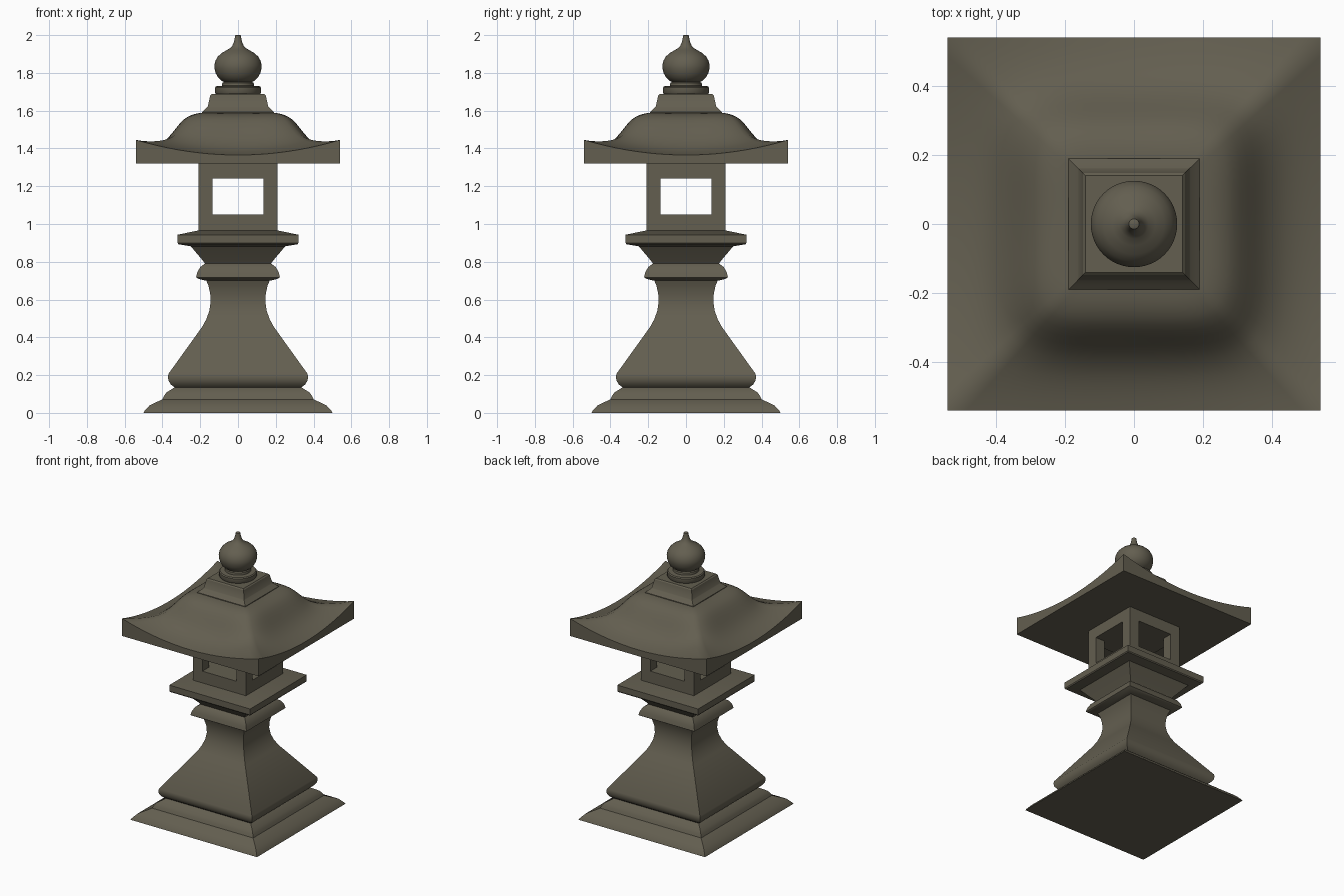
import bpy, bmesh, math

if "Cube" in bpy.data.objects:
    bpy.data.objects.remove(bpy.data.objects["Cube"])

stone = bpy.data.materials.new("weathered grey stone")
stone.diffuse_color = (0.125, 0.113, 0.08, 1)
stone.use_nodes = True
stone.node_tree.nodes["Principled BSDF"].inputs["Base Color"].default_value = stone.diffuse_color


def finish(name, bm, angle=30):
    bmesh.ops.recalc_face_normals(bm, faces=bm.faces[:])
    me = bpy.data.meshes.new(name)
    bm.to_mesh(me)
    bm.free()
    me.materials.append(stone)
    ob = bpy.data.objects.new(name, me)
    bpy.context.collection.objects.link(ob)
    bpy.ops.object.select_all(action='DESELECT')
    ob.select_set(True)
    bpy.context.view_layer.objects.active = ob
    bpy.ops.object.shade_smooth_by_angle(angle=math.radians(angle))
    return ob


def skin(name, rings, angle=30):
    """Bridge equal rings of points from bottom to top and cap both ends."""
    bm = bmesh.new()
    loops = [[bm.verts.new(p) for p in ring] for ring in rings]
    for a, b in zip(loops, loops[1:]):
        n = len(a)
        for i in range(n):
            j = (i + 1) % n
            bm.faces.new((a[i], a[j], b[j], b[i]))
    bm.faces.new(loops[0][::-1])
    bm.faces.new(loops[-1])
    return finish(name, bm, angle)


def square_stack(name, profile):
    return skin(name, [[(-r, -r, z), (r, -r, z), (r, r, z), (-r, r, z)] for r, z in profile])


def turned(name, profile, n=48):
    return skin(name, [[(r * math.cos(2 * math.pi * i / n), r * math.sin(2 * math.pi * i / n), z)
                        for i in range(n)] for r, z in profile], 35)


# stepped base, tapering pillar, collar and platform
square_stack("base", [(.50, 0), (.495, .01), (.468, .04), (.40, .072), (.392, .09),
                      (.38, .107), (.335, .136)])
square_stack("pillar", [(.335, .135), (.355, .15), (.368, .17), (.371, .19), (.368, .207),
                        (.19, .455), (.168, .495), (.152, .54), (.145, .585), (.147, .63),
                        (.157, .675), (.172, .71)])
square_stack("collar", [(.17, .70), (.21, .71), (.222, .718), (.215, .745), (.20, .772),
                        (.175, .79)])
square_stack("platform", [(.172, .785), (.185, .805), (.25, .882), (.315, .893), (.32, .90),
                          (.32, .943), (.21, .966)])

# firebox: solid block with a window tunnel through both directions
bm = bmesh.new()
xs, zs = [-.21, -.135, .135, .21], [.96, 1.05, 1.24, 1.33]


def solid(i, j, k):
    if not all(0 <= v <= 2 for v in (i, j, k)):
        return False
    return k != 1 or (i != 1 and j != 1)


for i in range(3):
    for j in range(3):
        for k in range(3):
            if not solid(i, j, k):
                continue
            for ax in range(3):
                for d in (0, 1):
                    c = [i, j, k]
                    c[ax] += 2 * d - 1
                    if solid(*c):
                        continue
                    quad = []
                    for u, v in ((0, 0), (1, 0), (1, 1), (0, 1)):
                        o = [u, v]
                        o.insert(ax, d)
                        quad.append(bm.verts.new((xs[i + o[0]], xs[j + o[1]], zs[k + o[2]])))
                    bm.faces.new(quad)
bmesh.ops.remove_doubles(bm, verts=bm.verts[:], dist=1e-5)
finish("firebox", bm)

# roof: rounded hump flowing to a square eave with lifted corners
E, N = .54, 20
square = []
for side in range(4):
    for i in range(N):
        t = -1 + 2 * i / N
        square.append(((t, -1), (1, t), (-t, 1), (-1, -t))[side])


def roof_ring(s, z):
    h = min(1, max(0, (s - .36) / (E - .36)))
    w = 1 - h * h * (3 - 2 * h)
    ring = []
    for x, y in square:
        u = min(abs(x), abs(y))
        f = s * (1 + w * ((1 + u ** 5) ** -.2 - 1))
        ring.append((x * f, y * f, z + .08 * u * u * (s / E) ** 3))
    return ring


slope = [(.54, 1.365), (.515, 1.371), (.49, 1.378), (.465, 1.387), (.44, 1.398), (.415, 1.413),
         (.39, 1.433), (.37, 1.453), (.35, 1.477), (.33, 1.503), (.31, 1.528), (.29, 1.549),
         (.27, 1.564), (.245, 1.576), (.22, 1.583), (.19, 1.587), (.12, 1.588)]
skin("roof", [[(x * E, y * E, 1.32) for x, y in square]] + [roof_ring(s, z) for s, z in slope], 40)

# finial: square pedestal, round collar, onion with spike
square_stack("finial_pedestal", [(.19, 1.57), (.19, 1.592), (.178, 1.603), (.163, 1.618),
                                 (.16, 1.622), (.147, 1.68), (.14, 1.687)])
turned("finial_ring", [(.105, 1.683), (.118, 1.689), (.122, 1.695), (.122, 1.722),
                       (.116, 1.729), (.085, 1.732), (.083, 1.747), (.07, 1.756)])
turned("finial_onion", [(.06, 1.745), (.085, 1.757), (.105, 1.775), (.118, 1.798),
                        (.124, 1.822), (.125, 1.84), (.12, 1.863), (.108, 1.885),
                        (.088, 1.904), (.062, 1.919), (.042, 1.931), (.03, 1.944),
                        (.023, 1.96), (.018, 1.98), (.015, 1.998), (.012, 2.0)])
